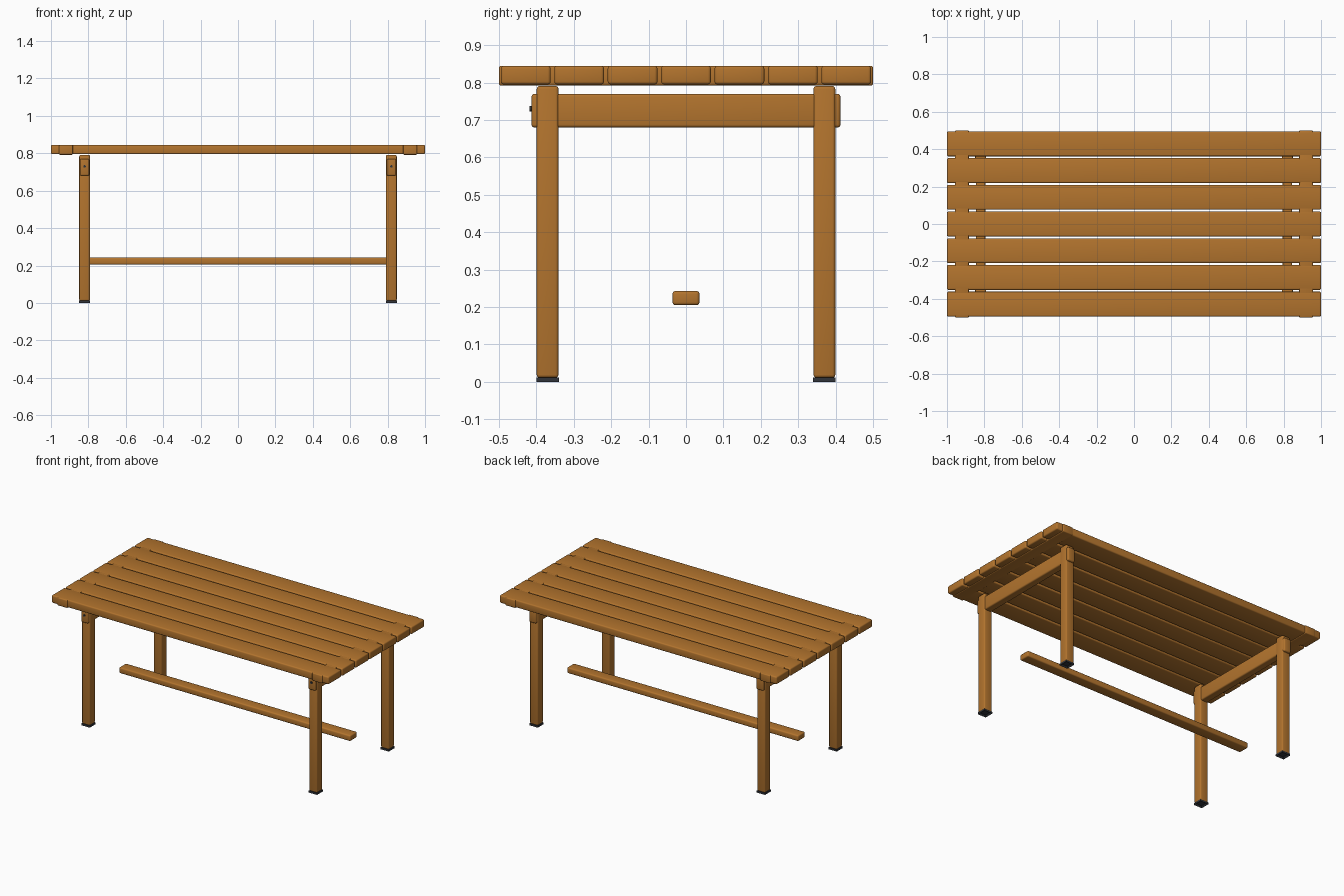
import bpy, bmesh, math
from mathutils import Vector

if "Cube" in bpy.data.objects:
    bpy.data.objects.remove(bpy.data.objects["Cube"])


def material(name, rgb):
    m = bpy.data.materials.new(name)
    m.diffuse_color = (*rgb, 1)
    m.use_nodes = True
    m.node_tree.nodes["Principled BSDF"].inputs["Base Color"].default_value = m.diffuse_color
    return m


WOOD = material("warm wood", (0.45, 0.175, 0.027))
DARK = material("dark rubber", (0.03, 0.034, 0.042))


def finish(ob, mat):
    ob.data.materials.append(mat)
    bpy.ops.object.select_all(action='DESELECT')
    ob.select_set(True)
    bpy.context.view_layer.objects.active = ob
    bpy.ops.object.shade_smooth_by_angle(angle=math.radians(35))


def box(name, lo, hi, mat=WOOD, bevel=0.008, recess=0.0):
    """Rounded box between two corners, optionally hollowed underneath."""
    lo, hi = Vector(lo), Vector(hi)
    bm = bmesh.new()
    bmesh.ops.create_cube(bm, size=1)
    bmesh.ops.scale(bm, vec=hi - lo, verts=bm.verts)
    bmesh.ops.translate(bm, vec=(lo + hi) / 2, verts=bm.verts)
    if recess:
        bm.normal_update()
        under = [f for f in bm.faces if f.normal.z < -0.9]
        bmesh.ops.inset_region(bm, faces=under, thickness=0.014)
        bmesh.ops.translate(bm, vec=(0, 0, recess), verts=under[0].verts)
    if bevel:
        bmesh.ops.bevel(bm, geom=bm.edges[:], offset=bevel, segments=3,
                        profile=0.5, affect='EDGES', clamp_overlap=True)
    me = bpy.data.meshes.new(name)
    bm.to_mesh(me)
    bm.free()
    ob = bpy.data.objects.new(name, me)
    bpy.context.collection.objects.link(ob)
    finish(ob, mat)
    return ob


# seven long slats of the top
for i in range(7):
    y = (i - 3) * 0.1428
    box("top_slat", (-1, y - 0.0665, 0.795), (1, y + 0.0665, 0.845))

for s in (-1, 1):
    # cross batten let into the slats near each end
    x = s * 0.92
    box("cross_batten", (x - 0.037, -0.5, 0.792), (x + 0.037, 0.5, 0.8445), bevel=0.006)

    # rail under the top joining each pair of legs
    x = s * 0.82
    box("leg_rail", (x - 0.025, -0.413, 0.68), (x + 0.025, 0.413, 0.77))

    # bolt head on the front end of the rail
    bpy.ops.mesh.primitive_cylinder_add(vertices=16, radius=0.007, depth=0.012,
                                        location=(x, -0.412, 0.73),
                                        rotation=(math.pi / 2, 0, 0))
    bolt = bpy.context.object
    bolt.name = "rail_bolt"
    finish(bolt, DARK)

    # legs with rubber feet
    for t in (-1, 1):
        y = t * 0.37
        box("leg", (x - 0.029, y - 0.029, 0.011), (x + 0.029, y + 0.029, 0.791))
        box("foot", (x - 0.03, y - 0.03, 0), (x + 0.03, y + 0.03, 0.012), DARK,
            bevel=0, recess=0.008)

# low stretcher bar
box("stretcher", (-0.835, -0.036, 0.205), (0.835, 0.036, 0.243))
